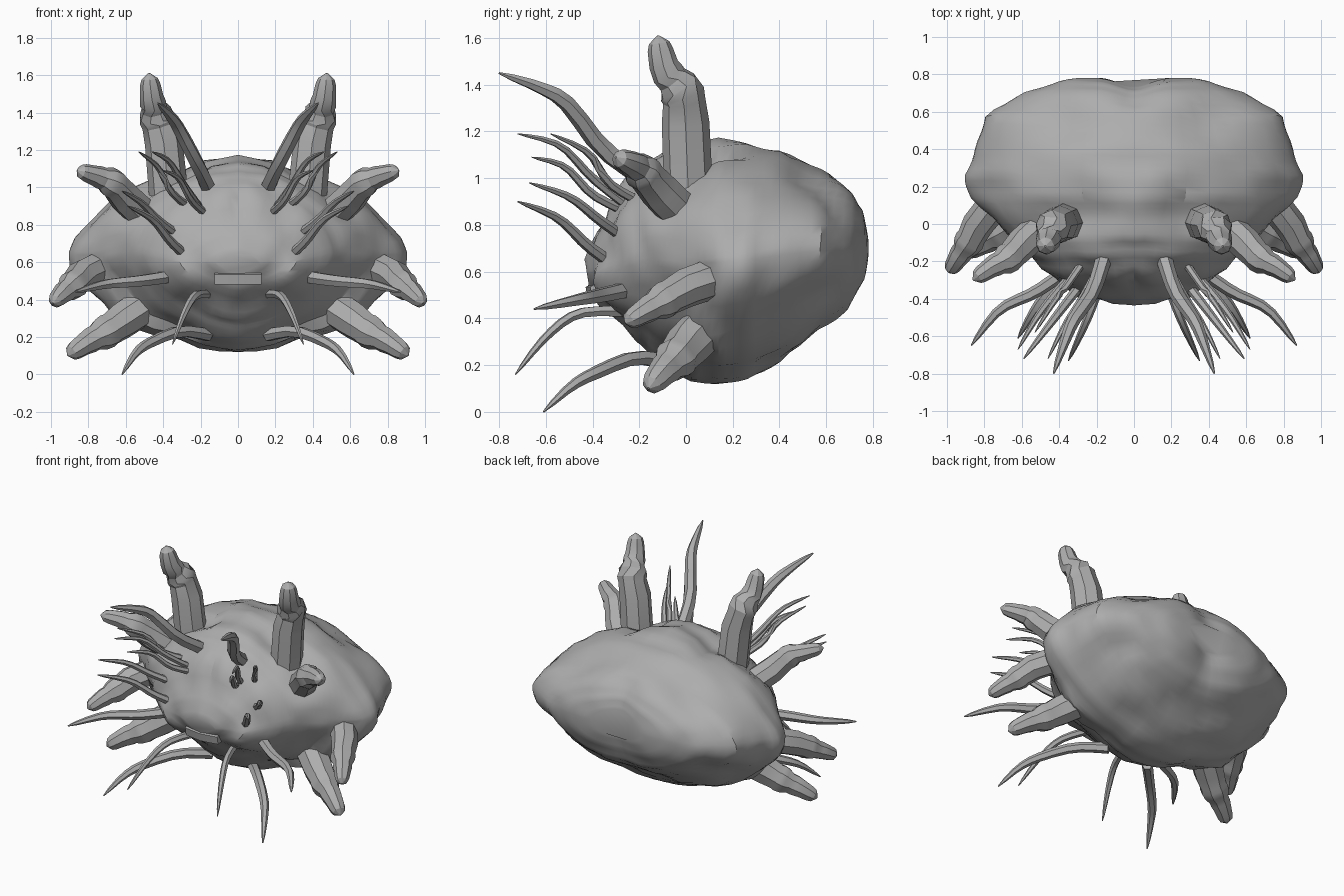
import bpy, bmesh, math
from mathutils import Vector, noise

cube = bpy.data.objects.get("Cube")
if cube:
    bpy.data.objects.remove(cube)

grey = bpy.data.materials.new("stone_grey")
grey.use_nodes = True
GREY = (0.42, 0.42, 0.42, 1)
grey.diffuse_color = GREY
grey.node_tree.nodes["Principled BSDF"].inputs["Base Color"].default_value = GREY


def finish(bm, name, angle):
    bmesh.ops.recalc_face_normals(bm, faces=bm.faces)
    mesh = bpy.data.meshes.new(name)
    bm.to_mesh(mesh)
    bm.free()
    mesh.materials.append(grey)
    ob = bpy.data.objects.new(name, mesh)
    bpy.context.collection.objects.link(ob)
    bpy.ops.object.select_all(action='DESELECT')
    ob.select_set(True)
    bpy.context.view_layer.objects.active = ob
    bpy.ops.object.shade_smooth_by_angle(angle=math.radians(angle))


def loft(bm, rings):
    loops = [[bm.verts.new(p) for p in ring] for ring in rings]
    n = len(loops[0])
    for a, b in zip(loops, loops[1:]):
        for i in range(n):
            j = (i + 1) % n
            bm.faces.new((a[i], a[j], b[j], b[i]))
    bm.faces.new(loops[0])
    bm.faces.new(loops[-1])


def spline(pts, t):
    """Point on a smooth curve through pts, t from 0 to 1."""
    f = t * (len(pts) - 1)
    i = min(int(f), len(pts) - 2)
    u = f - i
    at = lambda k: Vector(pts[max(0, min(k, len(pts) - 1))])
    a, b, c, d = (at(i + k) for k in (-1, 0, 1, 2))
    return b + 0.5 * u * (c - a + u * (2 * a - 5 * b + 4 * c - d + u * (3 * (b - c) + d - a)))


def tube(name, pts, stations, sides, angle=25):
    """Mirrored pair of swept tubes; stations are (position along path, radius)."""
    for side, sx in (("left", 1), ("right", -1)):
        path = [Vector((p[0] * sx, p[1], p[2])) for p in pts]
        rings = []
        for t, r in stations:
            c = spline(path, t)
            d = (spline(path, min(1, t + .04)) - spline(path, max(0, t - .04))).normalized()
            ref = Vector((0, 1, 0)) if abs(d.z) > .8 else Vector((0, 0, 1))
            u = d.cross(ref).normalized()
            v = d.cross(u)
            rings.append([c + r * (math.cos(a) * u + math.sin(a) * v)
                          for a in (2 * math.pi * k / sides for k in range(sides))])
        bm = bmesh.new()
        loft(bm, rings)
        finish(bm, f"{name}_{side}", angle)


def bump(v, centre, width):
    return math.exp(-((v - centre) / width) ** 2)


# Lumpy body: sections along y as (y, half width, top, bottom)
SECTIONS = [(-.425, .12, .65, .54), (-.38, .31, .77, .45), (-.25, .5, 1.0, .3),
            (-.17, .58, 1.09, .23), (-.08, .66, 1.13, .17), (.02, .76, 1.14, .13),
            (.14, .87, 1.16, .12), (.26, .89, 1.15, .15), (.4, .84, 1.12, .22),
            (.57, .79, 1.03, .35), (.7, .58, .95, .43), (.76, .4, .89, .53), (.785, .2, .82, .62)]
N, STEPS = 48, 48
rings = []
for s in range(STEPS + 1):
    f = s / STEPS * (len(SECTIONS) - 1)
    i = min(int(f), len(SECTIONS) - 2)
    y, w, top, bot = (a + (b - a) * (f - i) for a, b in zip(SECTIONS[i], SECTIONS[i + 1]))
    zc = (top + bot) / 2
    ring = []
    for k in range(N):
        a = 2 * math.pi * k / N
        ca, sa = math.cos(a), math.sin(a)
        # shoulders slope in; the underside is slimmer at the front
        power = 1.2 if sa > 0 else (1.3 if y < 0 else 1.05)
        x = w * math.copysign(abs(ca) ** power, ca)
        z = zc + (top - bot) / 2 * math.copysign(abs(sa) ** power, sa)
        q = Vector((abs(x), y, z))
        lump = noise.noise(q * 3.2) * .035 + noise.noise(q * 7) * .025
        lump *= min(1, (.83 - y) / .2)
        p = Vector((x, y, z)) + Vector((x * .7, y - .2, z - .65)).normalized() * lump
        # recessed mouth and crease down the back
        p.y += .06 * bump(z, .36, .09) * bump(x, 0, .35) * max(0, min(1, -y / .15))
        p.y -= .05 * bump(x, 0, .12) * max(0, min(1, (y - .6) / .15))
        # sunken shoulders, and hollows either side of the crest
        if z > zc:
            p.z -= .05 * bump(y, .18, .15) * bump(abs(x), .78, .1)
            p.z -= .045 * bump(y, .12, .16) * bump(abs(x), .28, .1)
        p.z = max(p.z, .12)
        ring.append(p)
    rings.append(ring)
bm = bmesh.new()
loft(bm, rings)
finish(bm, "body", 32)

# Upper lip: short overhanging bar above the mouth
bm = bmesh.new()
loft(bm, [[(x, y, z) for y, z in ((-.3, .49), (front, .48), (front - .01, .535), (-.34, .57))]
          for x, front in ((-.125, -.4), (0, -.42), (.125, -.4))])
finish(bm, "upper_lip", 25)

# Stepped horns: (position along path, share of base radius)
HORN = [(0, 1), (.3, .97), (.45, .87), (.5, .92), (.57, .86), (.64, .68),
        (.7, .68), (.78, .6), (.88, .52), (.93, .42), (1, .05)]
HORNS = {
    "top_horn": (.105, [(.37, .01, .95), (.39, .0, 1.2), (.43, -.015, 1.36), (.46, -.09, 1.47), (.475, -.12, 1.61)]),
    "shoulder_horn": (.09, [(.46, .02, .81), (.58, -.09, .92), (.67, -.18, 1.02), (.76, -.23, 1.06), (.86, -.3, 1.09)]),
    "side_horn": (.088, [(.72, .14, .58), (.82, .02, .54), (.88, -.09, .48), (.94, -.18, .43), (.99, -.26, .38)]),
    "lower_horn": (.102, [(.48, .1, .38), (.6, .02, .3), (.7, -.04, .23), (.81, -.1, .17), (.91, -.16, .1)]),
}
for name, (r, pts) in HORNS.items():
    tube(name, pts, [(t, r * k) for t, k in HORN], 8)

# Thin curved tentacles around the face
TENTACLES = {
    "brow_tentacle": (.044, [(.16, -.18, 1.0), (.22, -.36, 1.13), (.32, -.51, 1.32), (.37, -.63, 1.39), (.43, -.8, 1.45)]),
    "upper_tentacle_a": (.022, [(.27, -.2, .9), (.36, -.33, .98), (.43, -.42, 1.11), (.53, -.58, 1.19)]),
    "upper_tentacle_b": (.022, [(.18, -.22, .86), (.28, -.4, 1.0), (.37, -.54, 1.14), (.46, -.72, 1.19)]),
    "upper_tentacle_c": (.022, [(.16, -.24, .85), (.25, -.4, .93), (.32, -.52, 1.05), (.4, -.66, 1.09)]),
    "cheek_tentacle_a": (.025, [(.3, -.24, .73), (.42, -.37, .82), (.52, -.5, .92), (.62, -.67, .98)]),
    "cheek_tentacle_b": (.028, [(.25, -.28, .61), (.36, -.42, .71), (.46, -.55, .83), (.59, -.72, .9)]),
    "side_tentacle": (.038, [(.32, -.22, .53), (.52, -.36, .5), (.72, -.46, .48), (.87, -.65, .44)]),
    "mouth_tentacle": (.026, [(.16, -.26, .43), (.23, -.46, .42), (.29, -.6, .32), (.35, -.73, .16)]),
    "chin_tentacle": (.036, [(.16, -.06, .21), (.31, -.22, .23), (.47, -.38, .17), (.55, -.49, .11), (.62, -.61, .0)]),
}
for name, (r, pts) in TENTACLES.items():
    tube(name, pts, [(k / 10, r * (1 - .35 * k / 10 - .55 * (k / 10) ** 5)) for k in range(11)], 6)
